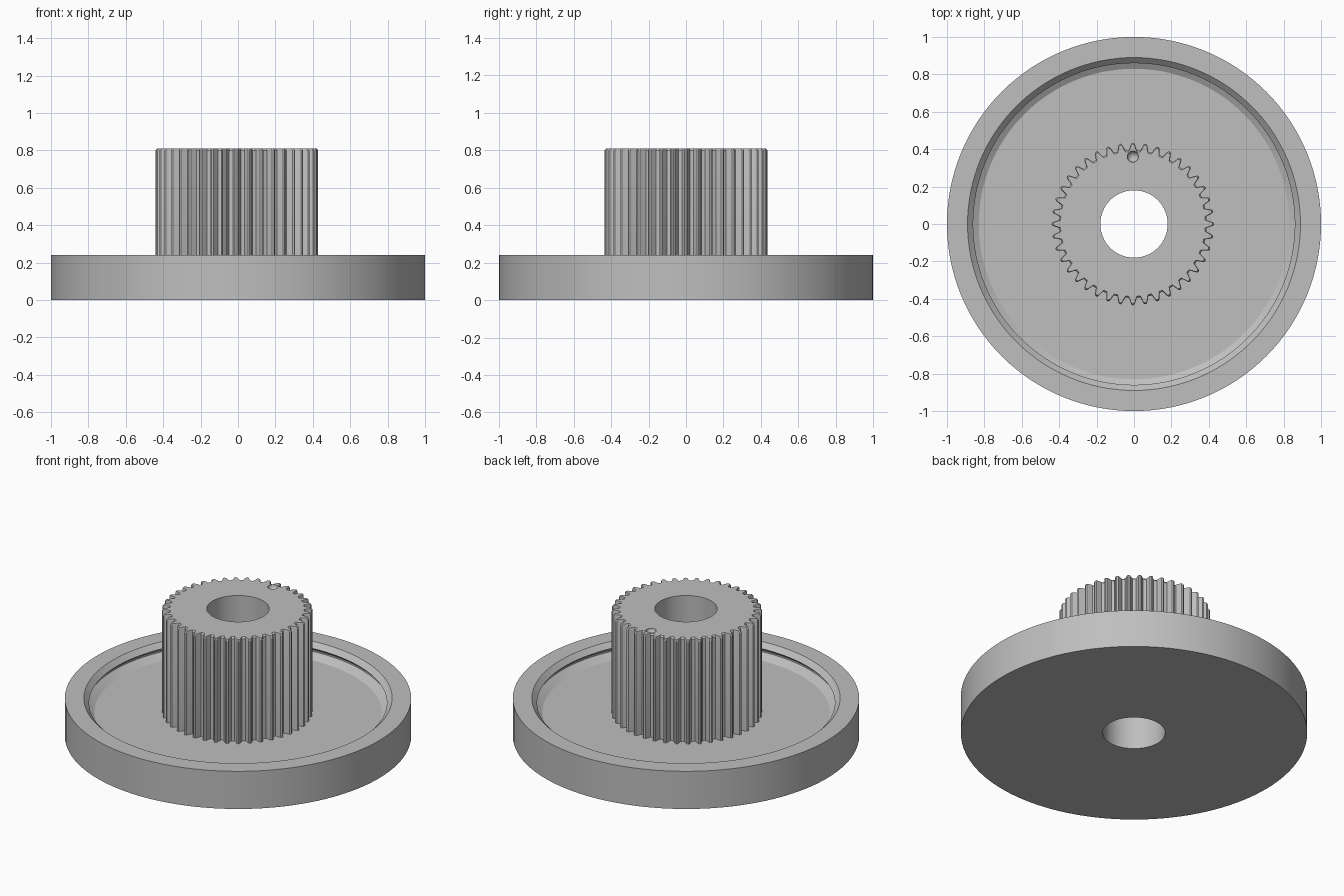
import bpy, bmesh
from math import sin, cos, pi, tau, radians

if "Cube" in bpy.data.objects:
    bpy.data.objects.remove(bpy.data.objects["Cube"])

BORE, FLOOR, TOP, TEETH = 0.18, 0.15, 0.81, 40
GEAR_X = -0.006

grey = bpy.data.materials.new("plain grey")
grey.use_nodes = True
colour = (0.52, 0.52, 0.52, 1)
grey.diffuse_color = colour
grey.node_tree.nodes["Principled BSDF"].inputs["Base Color"].default_value = colour


def finish(name, bm):
    bmesh.ops.recalc_face_normals(bm, faces=bm.faces)
    mesh = bpy.data.meshes.new(name)
    bm.to_mesh(mesh)
    bm.free()
    mesh.materials.append(grey)
    ob = bpy.data.objects.new(name, mesh)
    bpy.context.collection.objects.link(ob)
    return ob


def select(ob):
    bpy.ops.object.select_all(action='DESELECT')
    ob.select_set(True)
    bpy.context.view_layer.objects.active = ob


def smooth(ob, degrees):
    select(ob)
    bpy.ops.object.shade_smooth_by_angle(angle=radians(degrees))


def loft(name, rings, closed=False):
    """Join equal rings of points, capping the ends or closing the loop."""
    bm = bmesh.new()
    loops = [[bm.verts.new(p) for p in ring] for ring in rings]
    n = len(loops[0])
    pairs = list(zip(loops, loops[1:]))
    if closed:
        pairs.append((loops[-1], loops[0]))
    else:
        bm.faces.new(loops[0])
        bm.faces.new(loops[-1])
    for a, b in pairs:
        for i in range(n):
            j = (i + 1) % n
            bm.faces.new((a[i], a[j], b[j], b[i]))
    return finish(name, bm)


def circle(r, z, n=128, x=0, y=0):
    return [(x + r * cos(tau * i / n), y + r * sin(tau * i / n), z) for i in range(n)]


def cut(ob, cutter):
    mod = ob.modifiers.new("cut", 'BOOLEAN')
    mod.operation = 'DIFFERENCE'
    mod.solver = 'EXACT'
    mod.object = cutter
    select(ob)
    bpy.ops.object.modifier_apply(modifier=mod.name)
    bpy.data.objects.remove(cutter)


# Dished flange with a snap lip and groove inside the rim
profile = [(BORE, 0), (1, 0), (1, 0.24), (0.89, 0.24), (0.86, 0.21),
           (0.88, 0.19), (0.88, 0.18), (0.83, FLOOR), (BORE, FLOOR)]
flange = loft("flange", [circle(r, z) for r, z in profile], closed=True)
smooth(flange, 20)


# Toothed hub with lightly chamfered tooth ends
def tooth_ring(z, inset):
    tooth = [(-0.34, 0.395), (-0.13, 0.43), (0, 0.435), (0.13, 0.43), (0.34, 0.395)]
    points = []
    for k in range(TEETH):
        for offset, r in tooth:
            a = tau * (k + offset) / TEETH
            points.append((GEAR_X + (r - inset) * cos(a), (r - inset) * sin(a), z))
    return points


hub = loft("toothed_hub", [tooth_ring(FLOOR, 0), tooth_ring(TOP - 0.01, 0),
                           tooth_ring(TOP, 0.008)])
cut(hub, loft("bore_cutter", [circle(BORE, 0), circle(BORE, 1)]))

# Small round dimple marking the top of the hub
steps = [pi / 2 * k / 6 for k in range(6)]
dimple = [circle(0.03 * cos(t), TOP - 0.03 * sin(t), 32, GEAR_X, 0.36) for t in steps]
cut(hub, loft("dimple_cutter", [circle(0.03, TOP + 0.05, 32, GEAR_X, 0.36)] + dimple))
smooth(hub, 20)
